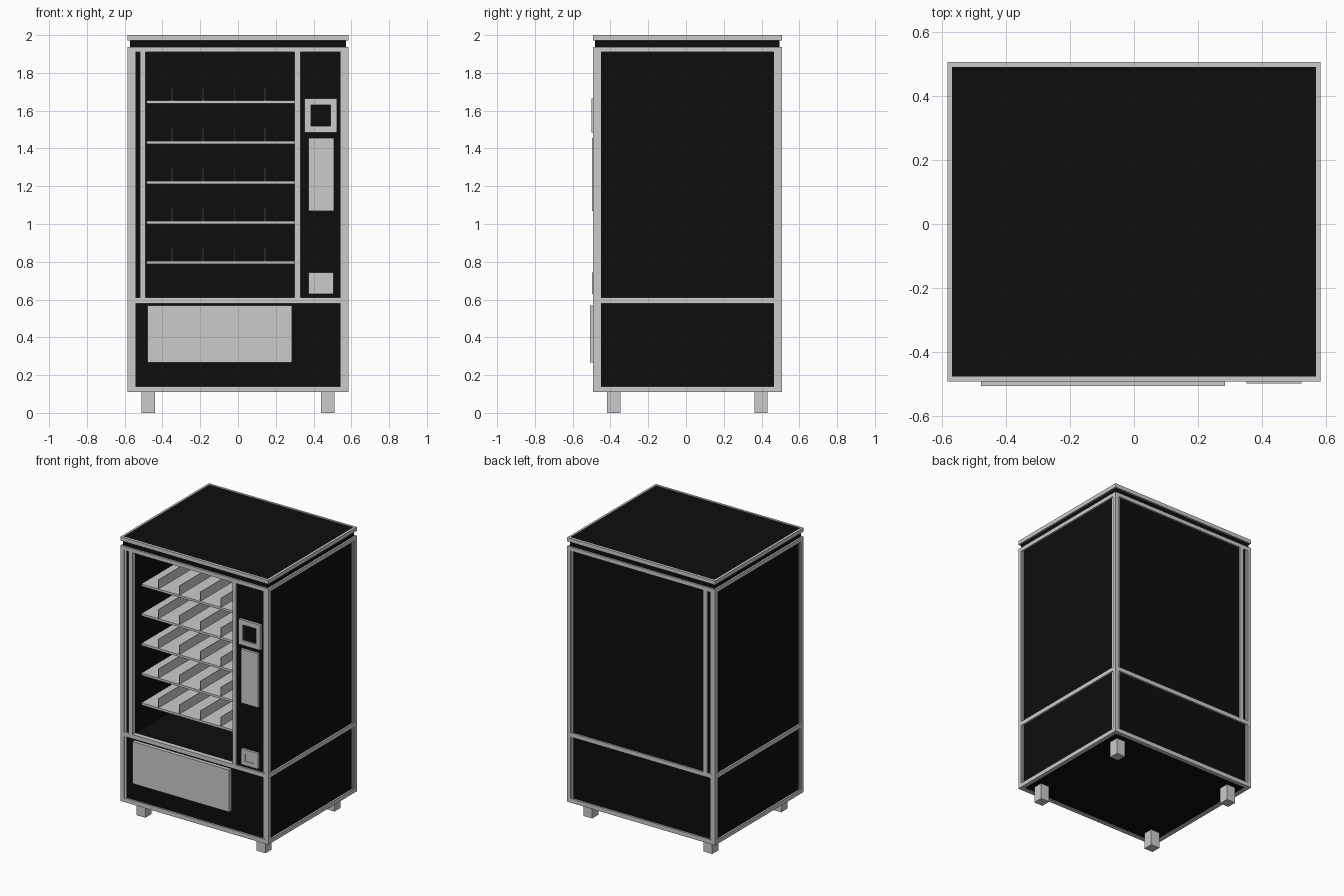
import bpy, bmesh
from mathutils import Matrix, Vector

if "Cube" in bpy.data.objects:
    bpy.data.objects.remove(bpy.data.objects["Cube"])

X, YF, YB = 0.585, -0.493, 0.507      # outer frame limits
R = 0.012                             # panel recess behind the frame

black = bpy.data.materials.new("black_panel")
black.diffuse_color = (0.004, 0.004, 0.004, 1)
black.use_nodes = True
black.node_tree.nodes["Principled BSDF"].inputs["Base Color"].default_value = black.diffuse_color


def boxes(name, items, mat=None):
    """One object made of boxes given as (x0, x1, y0, y1, z0, z1)."""
    bm = bmesh.new()
    for x0, x1, y0, y1, z0, z1 in items:
        m = Matrix.Translation(Vector((x0 + x1, y0 + y1, z0 + z1)) / 2)
        m = m @ Matrix.Diagonal((x1 - x0, y1 - y0, z1 - z0, 1))
        bmesh.ops.create_cube(bm, size=1, matrix=m)
    me = bpy.data.meshes.new(name)
    bm.to_mesh(me)
    bm.free()
    ob = bpy.data.objects.new(name, me)
    bpy.context.collection.objects.link(ob)
    if mat:
        me.materials.append(mat)
    return ob


def ring(name, z0, z1, w):
    """Horizontal band around the cabinet."""
    return boxes(name, [(-X, X, YF, YF + w, z0, z1), (-X, X, YB - w, YB, z0, z1),
                        (-X, -X + w, YF + w, YB - w, z0, z1),
                        (X - w, X, YF + w, YB - w, z0, z1)])


def front_frame(name, x0, x1, z0, z1, w, y0, y1):
    """Rectangular bezel on the front face."""
    return boxes(name, [(x0, x1, y0, y1, z0, z0 + w), (x0, x1, y0, y1, z1 - w, z1),
                        (x0, x0 + w, y0, y1, z0 + w, z1 - w),
                        (x1 - w, x1, y0, y1, z0 + w, z1 - w)])


# Cabinet with the display compartment cut out of the front
cabinet = boxes("cabinet", [(-X + R, X - R, YF + R, YB - R, 0.115, 1.996)], black)
cutter = boxes("compartment_cutter", [(-0.492, 0.302, -0.7, 0.40, 0.608, 1.912)], black)
cutter.hide_render = True
cutter.hide_viewport = True
cutter.display_type = 'WIRE'
cut = cabinet.modifiers.new("compartment", 'BOOLEAN')
cut.operation = 'DIFFERENCE'
cut.solver = 'EXACT'
cut.object = cutter

# Horizontal bands and lid rim
ring("bottom_band", 0.11, 0.14, 0.03)
ring("middle_band", 0.58, 0.61, 0.03)
ring("top_band", 1.91, 1.938, 0.03)
ring("lid_rim", 1.972, 2.0, 0.015)

# Corner posts with a stepped inner edge
posts = []
for sx in (-1, 1):
    for sy, y in ((-1, YF), (1, YB)):
        for w, d in ((0.028, 0.0), (0.042, 0.007)):
            xs = sorted((sx * (X - d), sx * (X - w)))
            ys = sorted((y - sy * d, y - sy * w))
            posts.append((*xs, *ys, 0.14, 1.91))
boxes("corner_posts", posts)

# Window uprights, and the matching one at the back
boxes("window_posts", [(-0.52, -0.49, YF, YF + 0.03, 0.61, 1.91),
                       (0.30, 0.33, YF, YF + 0.03, 0.61, 1.91)])
boxes("back_post", [(-0.52, -0.49, YB - 0.03, YB, 0.61, 1.91)])

# Product shelves with dividers
for i in range(5):
    z = 0.787 + 0.2125 * i
    boxes(f"shelf_{i + 1}", [(-0.485, 0.301, -0.40, 0.399, z, z + 0.016)])
    boxes(f"shelf_dividers_{i + 1}",
          [(x - 0.002, x + 0.002, -0.40, 0.399, z + 0.016, z + 0.082)
           for x in (-0.35, -0.185, -0.02, 0.143)])

# Payment controls
front_frame("screen_bezel", 0.352, 0.525, 1.485, 1.665, 0.034, -0.499, YF + R + 0.002)
boxes("screen", [(0.384, 0.493, -0.488, -0.47, 1.517, 1.633)], black)
boxes("keypad_plate", [(0.372, 0.508, -0.498, -0.475, 1.07, 1.455)])
front_frame("coin_return_frame", 0.374, 0.505, 0.63, 0.742, 0.03, -0.498, -0.478)
boxes("coin_return_flap", [(0.404, 0.475, -0.493, -0.475, 0.66, 0.712)])

# Delivery flap
boxes("delivery_flap", [(-0.48, 0.285, -0.507, -0.475, 0.268, 0.568)])

# Feet
boxes("feet", [(x - 0.035, x + 0.035, 0.007 + y - 0.035, 0.007 + y + 0.035, 0, 0.116)
               for x in (-0.475, 0.475) for y in (-0.39, 0.39)])
